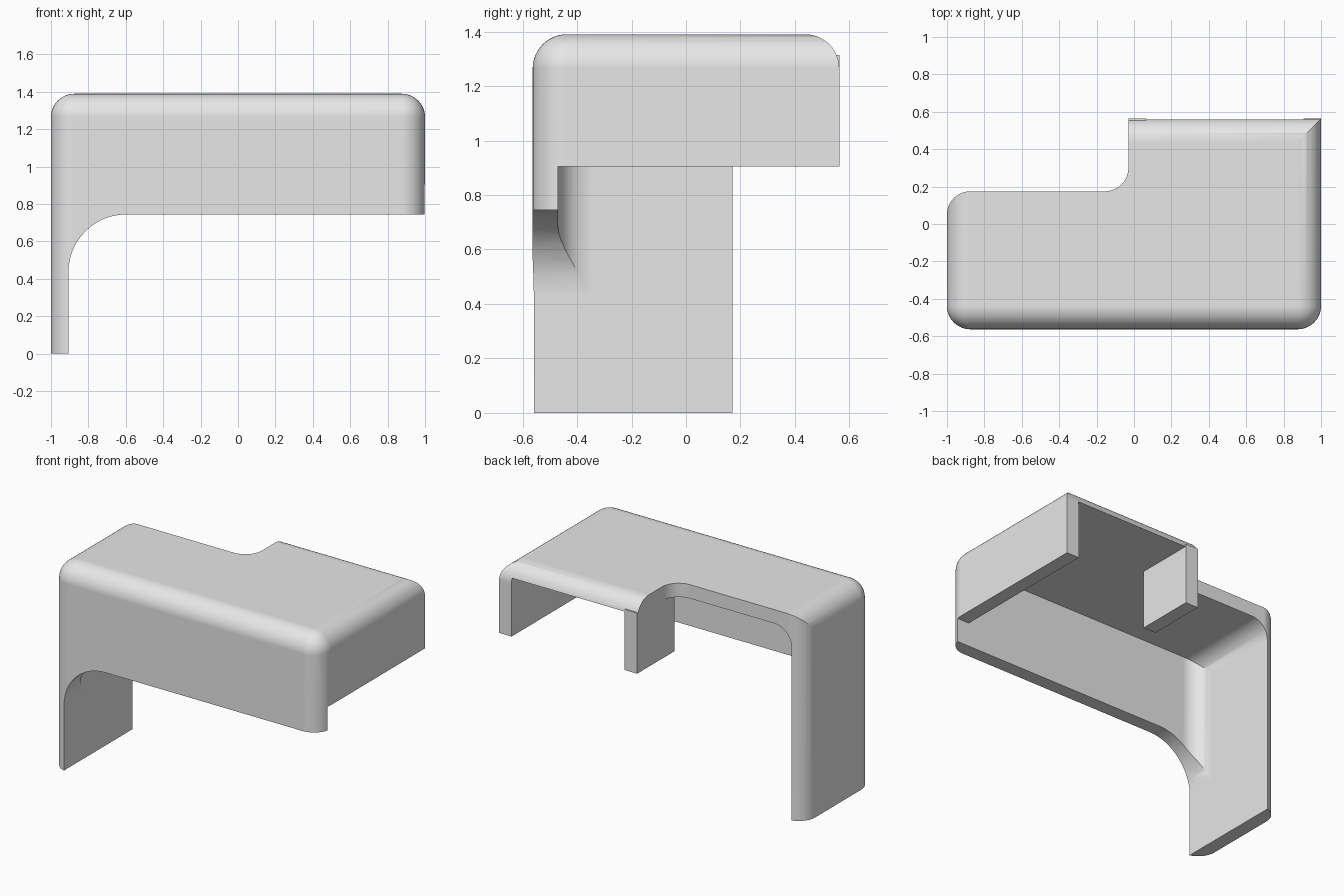
import bpy, bmesh, math
from mathutils import Vector

cube = bpy.data.objects.get("Cube")
if cube:
    bpy.data.objects.remove(cube, do_unlink=True)

T = 0.093            # shell thickness
R = 0.125            # rounding radius
X, Y, H = 1.0, 0.563, 1.39
BACK = 0.175         # back edge of the long wing
STEP = -0.03         # side edge of the short wing
FAR = 3.0
SEG = 12

grey = bpy.data.materials.new("light_grey")
grey.use_nodes = True
grey.diffuse_color = (0.8, 0.8, 0.8, 1)
grey.node_tree.nodes["Principled BSDF"].inputs["Base Color"].default_value = (0.8, 0.8, 0.8, 1)


def finish(name, bm):
    bmesh.ops.recalc_face_normals(bm, faces=bm.faces)
    mesh = bpy.data.meshes.new(name)
    bm.to_mesh(mesh)
    bm.free()
    mesh.materials.append(grey)
    obj = bpy.data.objects.new(name, mesh)
    bpy.context.collection.objects.link(obj)
    return obj


def box(name, lo, hi, rounded=None):
    """Box between two corners; rounded(midpoint) picks edges to round."""
    bm = bmesh.new()
    bmesh.ops.create_cube(bm, size=1)
    lo, hi = Vector(lo), Vector(hi)
    for v in bm.verts:
        v.co = [lo[i] + (v.co[i] + 0.5) * (hi[i] - lo[i]) for i in range(3)]
    if rounded:
        def sides(e):
            mid = (e.verts[0].co + e.verts[1].co) / 2
            return [(-1 if abs(mid[i] - lo[i]) < 1e-4 else 1 if abs(mid[i] - hi[i]) < 1e-4 else 0)
                    for i in range(3)]
        edges = [e for e in bm.edges if tuple(sides(e)) in rounded]
        bmesh.ops.bevel(bm, geom=edges, offset=R, segments=SEG, profile=0.5, affect='EDGES')
    return finish(name, bm)


def arc(cx, cy, r, a0, a1):
    return [(cx + r * math.cos(math.radians(a0 + (a1 - a0) * i / SEG)),
             cy + r * math.sin(math.radians(a0 + (a1 - a0) * i / SEG))) for i in range(SEG + 1)]


def prism(name, points, place, depth):
    """Extrude a 2D outline; place maps (u, v) to 3D."""
    bm = bmesh.new()
    face = bm.faces.new([bm.verts.new(place(u, v)) for u, v in points])
    ext = bmesh.ops.extrude_face_region(bm, geom=[face])
    bmesh.ops.translate(bm, vec=depth, verts=[g for g in ext["geom"] if isinstance(g, bmesh.types.BMVert)])
    return finish(name, bm)


def combine(obj, other, operation):
    mod = obj.modifiers.new(operation, 'BOOLEAN')
    mod.object, mod.operation, mod.solver = other, operation, 'EXACT'
    bpy.context.view_layer.objects.active = obj
    bpy.ops.object.modifier_apply(modifier=mod.name)
    bpy.data.objects.remove(other, do_unlink=True)


# Outer body: rounded along the top front, top sides and front corners
desk = box("desk_shell", (-X, -Y, 0), (X, FAR, H),
           {(-1, 0, 1), (1, 0, 1), (0, -1, 1), (-1, -1, 0), (1, -1, 0)})

# Stepped plan outline with a rounded back corner and an inner fillet
plan = ([(-X, -FAR), (FAR, -FAR), (FAR, Y), (STEP, Y)]
        + arc(STEP - R, BACK + R, R, 0, -90)
        + arc(-X + R, BACK - R, R, 90, 180))
combine(desk, prism("plan_cutter", plan, lambda u, v: (u, v, -1), (0, 0, 4)), 'INTERSECT')

# Rounded top back edge of the short wing
profile = [(-FAR, -1), (Y, -1)] + arc(Y - R, H - R, R, 0, 90) + [(Y - R - 0.01, FAR), (-FAR, FAR)]
combine(desk, prism("back_cutter", profile, lambda u, v: (-2, u, v), (4, 0, 0)), 'INTERSECT')

# Hollow inside, with fillets on the leg side
combine(desk, box("hollow_cutter", (-X + T, -Y + T, -1), (X - T, FAR, H - T),
                  {(-1, 0, 1), (-1, -1, 0)}), 'DIFFERENCE')

# Arched opening under the front panel
arch = [(FAR, -1), (FAR, 0.745)] + arc(-0.597, 0.435, 0.31, 90, 180) + [(-X + T, -1)]
combine(desk, prism("arch_cutter", arch, lambda u, v: (u, -2, v), (0, 5, 0)), 'DIFFERENCE')

# Higher lower edge on the side panel
combine(desk, box("side_cutter", (0, -Y + T, -1), (FAR, FAR, 0.905)), 'DIFFERENCE')

# Short inner panel under the short wing
combine(desk, box("inner_panel", (STEP, BACK - 0.01, 0.905), (STEP + T, Y, H - T / 2 - 0.03)), 'UNION')

# Smooth rounded parts, flat panels
bpy.ops.object.select_all(action='DESELECT')
desk.select_set(True)
bpy.context.view_layer.objects.active = desk
bpy.ops.object.shade_smooth_by_angle(angle=math.radians(30))
weighted = desk.modifiers.new("flat_panels", 'WEIGHTED_NORMAL')
weighted.keep_sharp = True
